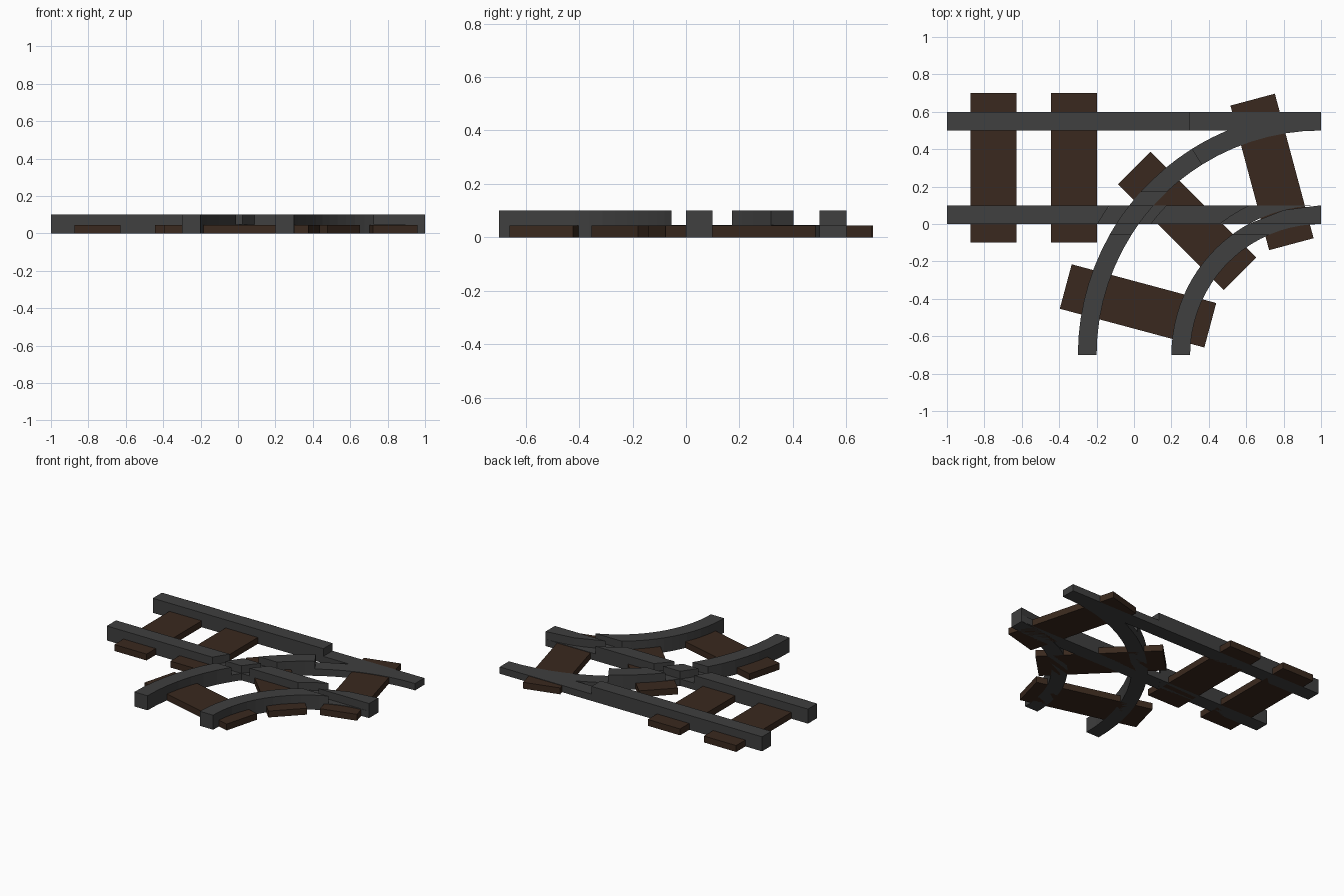
import bpy, bmesh
from math import asin, sin, cos, radians, pi, ceil

if "Cube" in bpy.data.objects:
    bpy.data.objects.remove(bpy.data.objects["Cube"])

CX, CY = 1.0, -0.7          # centre of the curved track
HIGH, LOW, TIE = 0.1, 0.047, 0.044


def material(name, rgb):
    m = bpy.data.materials.new(name)
    m.diffuse_color = (*rgb, 1)
    m.use_nodes = True
    m.node_tree.nodes["Principled BSDF"].inputs["Base Color"].default_value = m.diffuse_color
    return m


STEEL = material("dark_steel", (0.05, 0.05, 0.05))
WOOD = material("dark_wood", (0.042, 0.022, 0.013))


def ang(r, y):
    return asin(max(-1, min(1, (y - CY) / r)))


def arc(r, a0, a1, n):
    return [(CX - r * cos(a0 + (a1 - a0) * i / n), CY + r * sin(a0 + (a1 - a0) * i / n))
            for i in range(n + 1)]


def strip(name, left, right, height, mat=STEEL):
    """Solid between two matching point rows, standing on the ground."""
    bm = bmesh.new()
    for i in range(len(left) - 1):
        bm.faces.new([bm.verts.new((x, y, 0)) for x, y in
                      (left[i], right[i], right[i + 1], left[i + 1])])
    bmesh.ops.remove_doubles(bm, verts=bm.verts, dist=1e-4)
    top = bmesh.ops.extrude_face_region(bm, geom=bm.faces[:], use_keep_orig=True)
    bmesh.ops.translate(bm, vec=(0, 0, height),
                        verts=[v for v in top["geom"] if isinstance(v, bmesh.types.BMVert)])
    bmesh.ops.recalc_face_normals(bm, faces=bm.faces)
    me = bpy.data.meshes.new(name)
    bm.to_mesh(me)
    bm.free()
    me.materials.append(mat)
    ob = bpy.data.objects.new(name, me)
    bpy.context.collection.objects.link(ob)
    return ob


def curve_piece(name, r0, r1, y0, y1, height):
    """Part of a ring between radii r0 and r1, cut off at heights y0 and y1."""
    n = max(2, ceil(abs(ang(r0, y1) - ang(r0, y0)) / radians(5)))
    strip(name, arc(r1, ang(r1, y0), ang(r1, y1), n),
          arc(r0, ang(r0, y0), ang(r0, y1), n), height)


# Far straight rail: tall part, then low part under the switch
strip("far_rail", [(-1, .5), (-1, .6)], [(.3, .5), (.3, .6)], HIGH)
strip("far_rail_low", [(.3, .5), (.3, .6)], [(1, .5), (1, .6)], LOW)

# Near straight rail, interrupted by wheel gaps along both curves
def row(r):
    return arc(r, ang(r, 0), ang(r, .1), 3)

strip("near_rail_left", [(-1, .1 * i / 3) for i in range(4)], row(1.385), HIGH)
strip("near_rail_middle", row(1.15), row(.885), HIGH)
for name, r0, r1 in (("gap_left", 1.3, 1.385), ("gap_middle", 1.15, 1.2), ("gap_right", .8, .885)):
    curve_piece(name, r0, r1, 0, .1, LOW)

# Both curved rails, lowered where the straight wheel gap crosses
for label, r0, r1 in (("outer", 1.2, 1.3), ("inner", .7, .8)):
    curve_piece(label + "_curve", r0, r1, CY, -.055, HIGH)
    curve_piece(label + "_curve_gap", r0, r1, -.055, 0, LOW)
    curve_piece(label + "_crossing", r0, r1, 0, .1, HIGH)
curve_piece("outer_curve_far_gap", 1.2, 1.3, .1, .172, LOW)

# Outer curve beyond the crossing, then its low end joining the far rail
cut = radians(58)
strip("outer_curve_end", arc(1.3, ang(1.3, .172), cut, 4), arc(1.2, ang(1.2, .172), cut, 4), HIGH)
strip("outer_curve_low", arc(1.3, cut, ang(1.3, .5), 7), arc(1.2, cut, pi / 2, 7), LOW)

# Sleepers: two straight ones and three fanned around the curve centre
def sleeper(name, x, y, turn):
    ob = strip(name, [(-.123, -.4), (-.123, .4)], [(.123, -.4), (.123, .4)], TIE, WOOD)
    ob.location = (x, y, 0)
    ob.rotation_euler.z = turn

for i, x in enumerate((-.75, -.322)):
    sleeper(f"straight_sleeper_{i + 1}", x, .3, 0)
for i, d in enumerate((15, 45, 75)):
    a = radians(d)
    sleeper(f"curve_sleeper_{i + 1}", CX - 1.013 * cos(a), CY + 1.013 * sin(a), pi / 2 - a)
